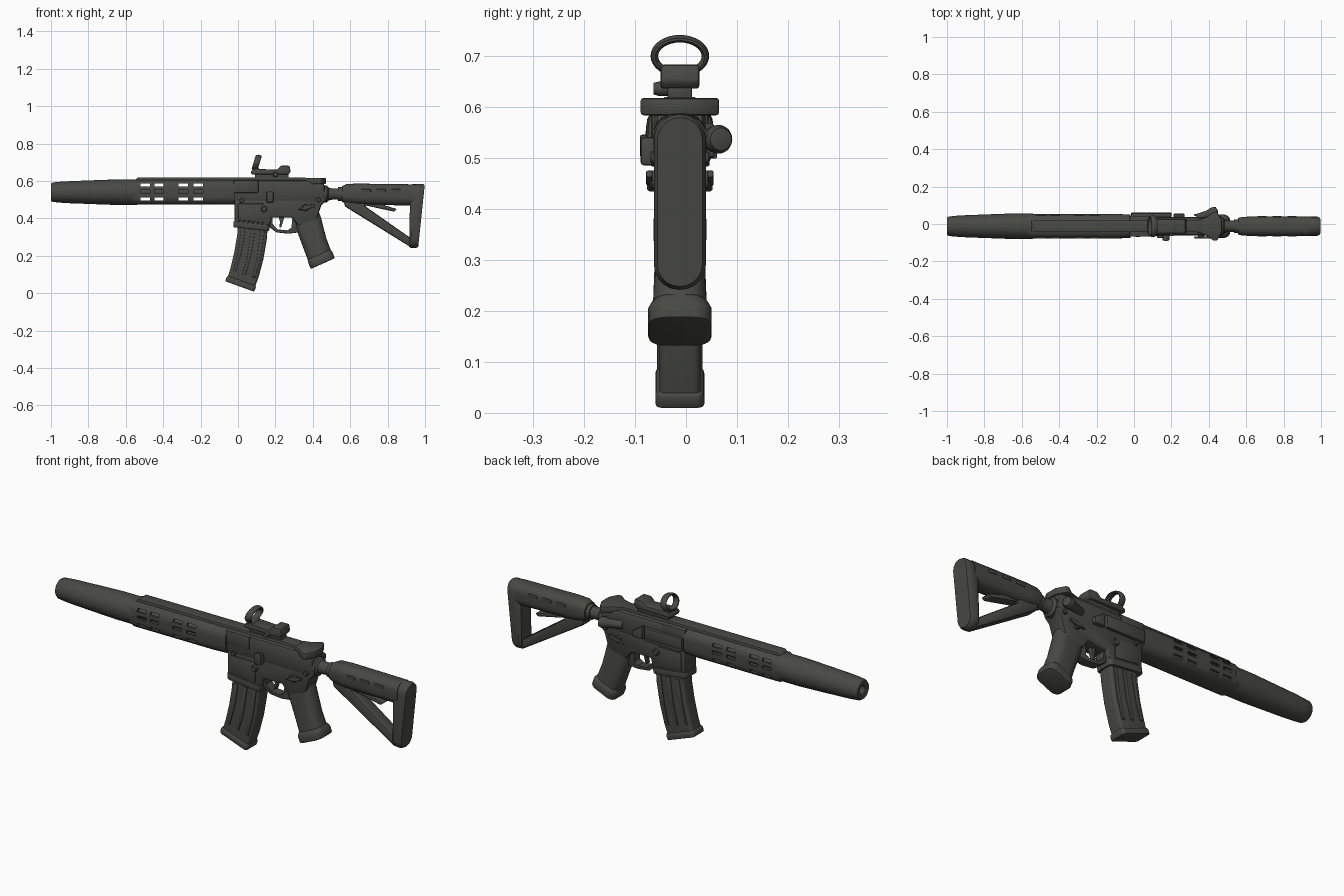
import bpy, bmesh, math
from mathutils import Vector, Matrix

if "Cube" in bpy.data.objects:
    bpy.data.objects.remove(bpy.data.objects["Cube"], do_unlink=True)

C = -0.012    # centre plane of the body
BORE = 0.54   # height of the barrel axis
mat = bpy.data.materials.new("dark olive grey")
mat.use_nodes = True
colour = (0.065, 0.067, 0.056, 1)
mat.diffuse_color = colour
bsdf = mat.node_tree.nodes["Principled BSDF"]
bsdf.inputs["Base Color"].default_value = colour
bsdf.inputs["Roughness"].default_value = 0.7
parts = []


def apply(ob, mod):
    bpy.context.view_layer.objects.active = ob
    bpy.ops.object.modifier_apply(modifier=mod.name)


def finish(name, bm, bevel=0.0, segs=2):
    bmesh.ops.recalc_face_normals(bm, faces=bm.faces)
    me = bpy.data.meshes.new(name)
    bm.to_mesh(me)
    bm.free()
    me.materials.append(mat)
    ob = bpy.data.objects.new(name, me)
    bpy.context.collection.objects.link(ob)
    if bevel:
        mod = ob.modifiers.new("bevel", 'BEVEL')
        mod.width, mod.segments, mod.limit_method = bevel, segs, 'ANGLE'
        apply(ob, mod)
    parts.append(ob)
    return ob


def plate(name, pts, half, bevel=0.006, y=C, segs=2):
    """Side outline in x and z, extruded across y."""
    bm = bmesh.new()
    face = bm.faces.new([bm.verts.new((x, y - half, z)) for x, z in pts])
    out = bmesh.ops.extrude_face_region(bm, geom=[face])
    moved = [v for v in out["geom"] if isinstance(v, bmesh.types.BMVert)]
    bmesh.ops.translate(bm, verts=moved, vec=(0, 2 * half, 0))
    return finish(name, bm, bevel, segs)


def box(name, x0, x1, z0, z1, half, bevel=0.005, y=C):
    return plate(name, [(x0, z0), (x1, z0), (x1, z1), (x0, z1)], half, bevel, y)


def loft(name, rings, bevel=0.0):
    """Rounded rectangles (x, z, half y, half depth, tilt, corner) joined in order."""
    bm = bmesh.new()
    loops = []
    for x, z, hy, hd, tilt, r in rings:
        a = math.radians(tilt)
        u = Vector((math.cos(a), 0, math.sin(a)))
        loop = []
        for k in range(24):
            t = math.radians(90 * (k // 6) + 18 * (k % 6))
            sx = 1 if k // 6 in (0, 3) else -1
            sy = 1 if k // 6 in (0, 1) else -1
            p = u * (sx * (hd - r) + r * math.cos(t))
            p += Vector((x, C + sy * (hy - r) + r * math.sin(t), z))
            loop.append(bm.verts.new(p))
        loops.append(loop)
    for a, b in zip(loops, loops[1:]):
        for k in range(24):
            bm.faces.new((a[k], a[k - 1], b[k - 1], b[k]))
    bm.faces.new(loops[0])
    bm.faces.new(loops[-1])
    bmesh.ops.remove_doubles(bm, verts=bm.verts, dist=0.0001)
    return finish(name, bm, bevel)


def lathe(name, prof, y=C, z=BORE, turn=0.0, x=0.0, steps=32):
    """Profile of (along, radius) spun about x, then optionally turned about z."""
    bm = bmesh.new()
    vs = [bm.verts.new((px, 0, r)) for px, r in prof]
    es = [bm.edges.new(e) for e in zip(vs, vs[1:])]
    bmesh.ops.spin(bm, geom=vs + es, axis=(1, 0, 0), cent=(0, 0, 0),
                   angle=2 * math.pi, steps=steps)
    bmesh.ops.remove_doubles(bm, verts=bm.verts, dist=0.0001)
    bm.transform(Matrix.Translation((x, y, z)) @ Matrix.Rotation(math.radians(turn), 4, 'Z'))
    return finish(name, bm)


def pin(name, x, z, r, y0, y1):
    n = y1 - y0
    return lathe(name, [(0, 0), (0, r), (n * .8, r), (n, r * .8), (n, 0)], y0, z, 90, x, 20)


def cut(ob, cutters):
    for c in cutters:
        mod = ob.modifiers.new("cut", 'BOOLEAN')
        mod.operation, mod.solver, mod.object = 'DIFFERENCE', 'EXACT', c
        apply(ob, mod)
        parts.remove(c)
        bpy.data.objects.remove(c, do_unlink=True)


# Muzzle tube and inner barrel
lathe("muzzle_tube", [(-.95, 0), (-.95, .02), (-.995, .022), (-1, .03), (-1, .046), (-.99, .052),
                      (-.95, .056), (-.9, .059), (-.66, .068), (-.54, .068), (-.54, 0)])
lathe("barrel", [(-.56, 0), (-.56, .027), (0, .027), (0, 0)])

# Hollow slotted handguard
guard = loft("handguard", [(-.57, BORE, .062, .063, 90, .05), (-.55, BORE, .066, .067, 90, .045),
                           (-.1, BORE, .066, .067, 90, .045), (-.02, BORE, .062, .066, 90, .045)])
cuts = [loft("bore_cut", [(-.54, BORE, .054, .055, 90, .035), (-.04, BORE, .054, .055, 90, .035)])]
for x in (-.495, -.422, -.292, -.212):
    for z in (.503, .543, .578):
        cuts.append(box("slot_cut", x - .025, x + .025, z - .008, z + .008, .2, 0))
cut(guard, cuts)

# Top rail
plate("top_rail", [(-.56, .595), (-.535, .619), (.36, .619), (.38, .595)], .032, .004)

# Receivers
plate("upper_receiver", [(-.03, .49), (-.03, .605), (.44, .605), (.465, .58), (.465, .49)], .05, .016)
box("front_block", -.025, .11, .535, .606, .056, .008)
plate("lower_receiver", [(-.02, .51), (-.02, .37), (.165, .345), (.18, .405), (.29, .405),
                         (.32, .36), (.42, .39), (.445, .47), (.475, .5), (.47, .52), (.3, .53)], .046, .01)
loft("magwell_rim", [(.074, .375, .052, .098, -6, .02), (.07, .343, .052, .096, -6, .02)], .004)
plate("magwell_panel", [(.0, .48), (.0, .39), (.14, .375), (.14, .48)], .051, .006)

# Trigger and its guard
bow = plate("trigger_guard", [(.155, .42), (.165, .355), (.205, .325), (.27, .318), (.325, .325),
                              (.33, .42)], .024, .004)
cut(bow, [plate("guard_cut", [(.183, .42), (.185, .37), (.212, .341), (.265, .336), (.286, .35),
                              (.292, .42)], .2, 0)])
plate("trigger", [(.215, .415), (.225, .38), (.22, .352), (.23, .35), (.24, .38), (.25, .415)], .012, .003)

# Controls on both sides
for s, side in ((-1, "right"), (1, "left")):
    y = C + s * .042
    pin(side + "_front_pin", .02, .495, .012, y, y + s * .016)
    pin(side + "_rear_pin", .43, .5, .012, y, y + s * .016)
    pin(side + "_selector_hub", .36, .457, .018, y, y + s * .018)
    plate(side + "_selector_lever", [(.32, .445), (.365, .447), (.41, .462), (.405, .475), (.36, .47)],
          .006, .003, y + s * .018)
    pin(side + "_release_button", .14, .45, .016, y, y + s * .022)
box("bolt_catch", .152, .19, .485, .54, .017, .006, C - .06)
box("bolt_catch_paddle", .16, .182, .5, .545, .008, .004, C - .07)
box("port_cover", -.015, .2, .505, .565, .011, .006, C + .058)
box("port_hinge", -.015, .2, .498, .512, .009, .004, C + .064)
plate("shell_deflector", [(.21, .50), (.21, .57), (.27, .53), (.27, .5)], .012, .006, C + .056)
lathe("forward_assist", [(-.1, 0), (-.1, .02), (-.03, .021), (-.02, .026), (.0, .028), (.015, .022),
                         (.02, 0)], C + .076, .536, 18, .43)

# Charging handle, wide at the rear
bm = bmesh.new()
outline = [(.33, .03), (.39, .05), (.425, .077), (.445, .077), (.47, .03)]
outline += [(x, -y) for x, y in reversed(outline)]
face = bm.faces.new([bm.verts.new((x, C + y, .583)) for x, y in outline])
ext = bmesh.ops.extrude_face_region(bm, geom=[face])
bmesh.ops.translate(bm, vec=(0, 0, .034),
                    verts=[v for v in ext["geom"] if isinstance(v, bmesh.types.BMVert)])
finish("charging_handle", bm, .006)

# Magazine with raised ribs and a flared base
loft("magazine", [(.08, .38, .04, .08, -4, .014), (.075, .3, .04, .08, -8, .014),
                  (.058, .2, .04, .08, -14, .014), (.035, .11, .04, .079, -18, .014),
                  (.013, .045, .04, .077, -20, .014)])
loft("magazine_base", [(.02, .066, .043, .08, -20, .014), (.017, .058, .048, .083, -20, .016),
                       (.009, .036, .048, .082, -20, .016)], .005)
for u in (-.052, .0, .052):
    plate("magazine_rib", [(.07 + u, .335), (.09 + u, .335), (.07 + u, .2 - u * .25),
                           (.042 + u, .1 - u * .3), (.024 + u, .1 - u * .3), (.05 + u, .2 - u * .25)],
          .0445, .003)

# Pistol grip
loft("pistol_grip", [(.365, .42, .042, .068, 24, .035), (.377, .375, .045, .073, 24, .04),
                     (.41, .27, .05, .067, 24, .044), (.438, .195, .053, .067, 24, .044)])
loft("grip_base", [(.433, .208, .053, .066, 24, .04), (.441, .19, .062, .071, 24, .035),
                   (.453, .158, .062, .07, 24, .035)], .006)

# Buffer tube and its lock ring
lathe("buffer_tube", [(.44, 0), (.44, .046), (.475, .046), (.485, .034), (.505, .03), (.535, .03),
                      (.535, .037), (.6, .037), (.6, 0)], z=.53)

# Shoulder stock
loft("stock_body", [(.555, .53, .044, .042, 90, .035), (.58, .532, .05, .052, 90, .04),
                    (.64, .53, .052, .056, 90, .04), (.95, .525, .052, .057, 90, .04)])
plate("stock_strut", [(.565, .5), (.57, .465), (.925, .245), (.93, .29), (.68, .465), (.68, .5)], .034, .01)
plate("stock_lever", [(.63, .5), (.65, .476), (.835, .436), (.85, .45), (.79, .468), (.72, .5)], .026, .006)
loft("butt_pad", [(.918, .413, .04, .165, 89, .039), (.93, .413, .05, .171, 88, .049),
                  (.968, .413, .051, .173, 84, .05), (.981, .413, .044, .166, 84, .043)])
for x in (.66, .74, .82):
    box("stock_rib", x, x + .05, .54, .556, .0545, .002)

# Reflex sight: mount, body, rear block and tilted window ring
box("sight_mount", .09, .27, .615, .64, .024, .004)
plate("sight_body", [(.07, .635), (.07, .655), (.1, .665), (.21, .66), (.23, .682), (.275, .682),
                     (.282, .65), (.27, .635)], .038, .006)
pin("mount_screw", .2, .635, .014, C, C - .052)
cu = bpy.data.curves.new("ring_path", 'CURVE')
cu.dimensions, cu.bevel_depth, cu.bevel_resolution = '3D', .0075, 3
sp = cu.splines.new('POLY')
sp.points.add(31)
sp.use_cyclic_u = True
for k, p in enumerate(sp.points):
    a = k * math.pi / 16
    z = .034 * math.sin(a)
    p.co = (.1 + z * .3, C + .05 * math.cos(a), .699 + z, 1)
tmp = bpy.data.objects.new("ring_tmp", cu)
bm = bmesh.new()
bm.from_mesh(tmp.to_mesh())
tmp.to_mesh_clear()
bpy.data.objects.remove(tmp)
for v in bm.verts:
    v.co.x += (v.co.x - .1 - (v.co.z - .699) * .3) * 1.2
finish("sight_ring", bm)
plate("ring_foot", [(.072, .64), (.082, .672), (.108, .672), (.13, .645)], .034, .004)

# Smooth shading with crisp edges
bpy.ops.object.select_all(action='DESELECT')
for ob in parts:
    ob.select_set(True)
bpy.context.view_layer.objects.active = parts[0]
bpy.ops.object.shade_smooth_by_angle(angle=math.radians(35))
